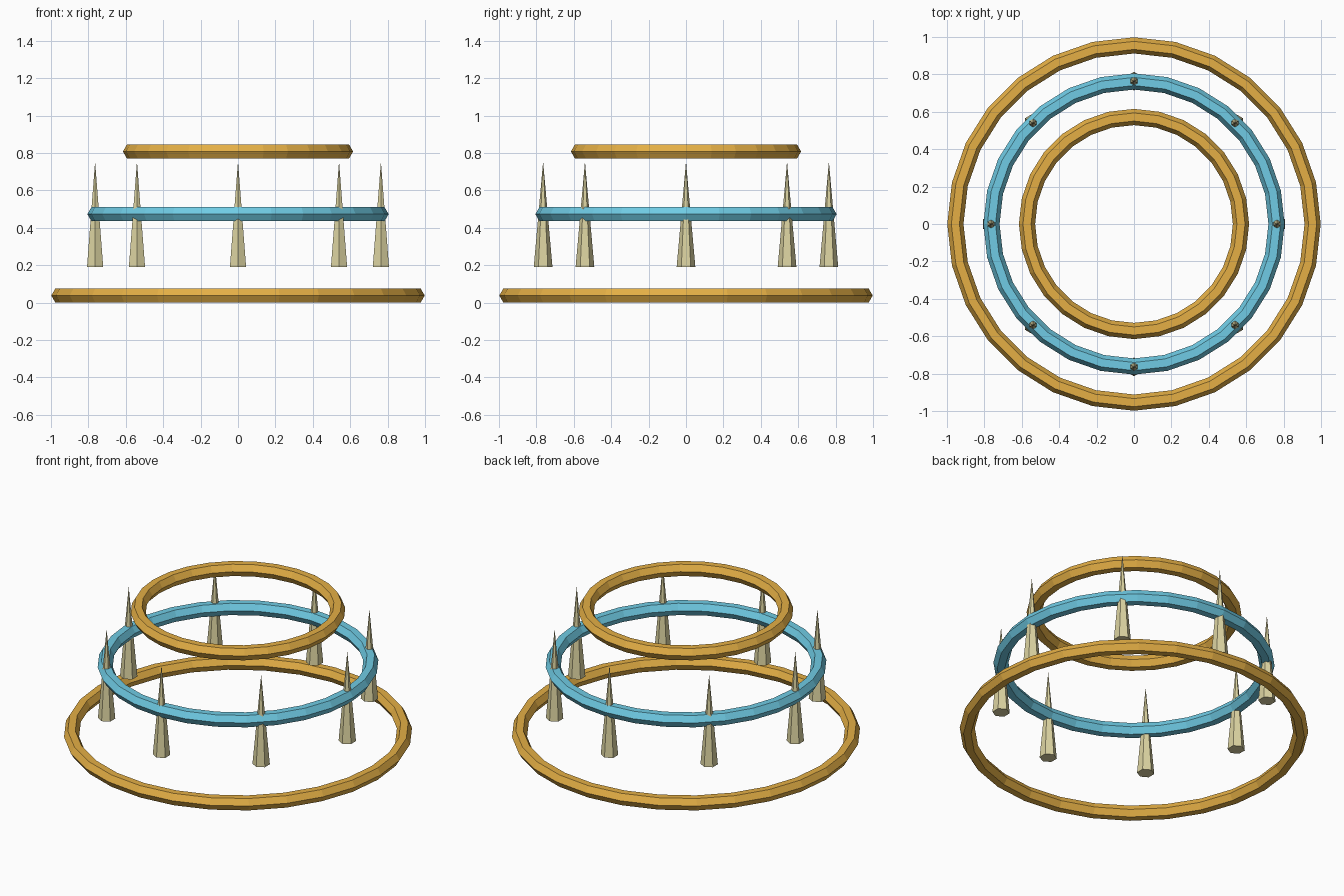
import bpy, math
from math import cos, sin, pi

if "Cube" in bpy.data.objects:
    bpy.data.objects.remove(bpy.data.objects["Cube"])

def material(name, color):
    m = bpy.data.materials.new(name)
    m.diffuse_color = color
    m.use_nodes = True
    m.node_tree.nodes["Principled BSDF"].inputs["Base Color"].default_value = m.diffuse_color
    return m

gold = material("gold", (0.78, 0.43, 0.06, 1))
blue = material("light_blue", (0.16, 0.60, 0.78, 1))
bone = material("bone", (0.72, 0.66, 0.36, 1))

def ring(name, radius, z, mat, tube=0.0433):
    bpy.ops.mesh.primitive_torus_add(major_segments=28, minor_segments=6,
                                     major_radius=radius, minor_radius=tube,
                                     location=(0, 0, z))
    ob = bpy.context.object
    ob.name = name
    ob.data.materials.append(mat)

# Three stacked hexagonal-section hoops
ring("lower_ring", 0.955, 0.0375, gold)
ring("middle_ring", 0.762, 0.4725, blue)
ring("upper_ring", 0.572, 0.8075, gold)

# Eight six-sided spikes threaded on the middle hoop
for i in range(8):
    a = i * pi / 4
    bpy.ops.mesh.primitive_cone_add(vertices=6, radius1=0.05, radius2=0, depth=0.565,
                                    location=(0.764 * cos(a), 0.764 * sin(a), 0.4725))
    ob = bpy.context.object
    ob.name = f"spike_{i + 1}"
    ob.data.materials.append(bone)
